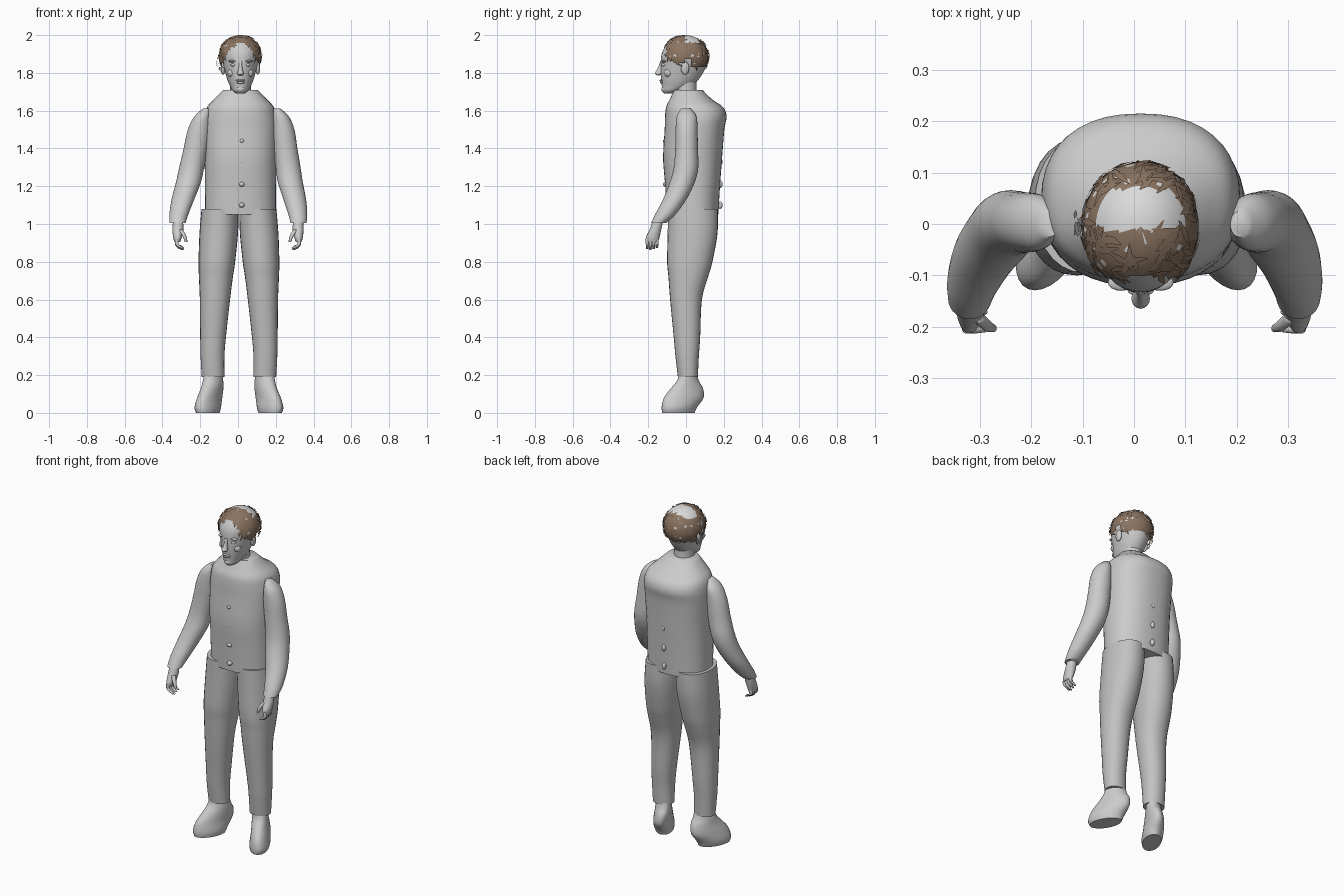
import bpy
import bmesh
import math
import random
from mathutils import Vector

random.seed(4)
if "Cube" in bpy.data.objects:
    bpy.data.objects.remove(bpy.data.objects["Cube"])


def material(name, r, g, b):
    mat = bpy.data.materials.new(name)
    mat.use_nodes = True
    mat.diffuse_color = (r, g, b, 1)
    mat.node_tree.nodes["Principled BSDF"].inputs["Base Color"].default_value = (r, g, b, 1)
    return mat


GREY = material("plain_grey", 0.6, 0.6, 0.6)
TROUSER = material("trouser_grey", 0.54, 0.54, 0.54)
SCALP = material("pale_scalp", 0.7, 0.7, 0.7)
BROWN = material("hair_brown", 0.26, 0.175, 0.12)
MID = 0.013  # centre line of head and torso


def finish(name, bm, *mats, angle=50):
    mesh = bpy.data.meshes.new(name)
    bm.to_mesh(mesh)
    bm.free()
    for mat in mats:
        mesh.materials.append(mat)
    mesh.shade_smooth()
    mesh.set_sharp_from_angle(angle=math.radians(angle))
    obj = bpy.data.objects.new(name, mesh)
    bpy.context.scene.collection.objects.link(obj)
    return obj


def spline(a, b, c, d, t):
    """Catmull-Rom blend of one ring value."""
    return b + 0.5 * t * (c - a + t * (2 * a - 5 * b + 4 * c - d + t * (3 * (b - c) + d - a)))


def loft(name, rings, mat, power=2.0, skew=0.0, sides=28, steps=4):
    """Skin horizontal rings given as (centre x, centre y, z, radius x, radius y)."""
    padded = [rings[0], *rings, rings[-1]]
    dense = []
    for i in range(len(rings) - 1):
        for k in range(steps):
            dense.append([spline(*v, k / steps) for v in zip(*padded[i:i + 4])])
    dense.append(rings[-1])
    bm = bmesh.new()
    loops = []
    for cx, cy, z, rx, ry in dense:
        loop = []
        for k in range(sides):
            a = math.tau * k / sides
            c, s = math.cos(a), math.sin(a)
            x = rx * math.copysign(abs(c) ** (2 / power), c)
            y = ry * math.copysign(abs(s) ** (2 / power), s)
            loop.append(bm.verts.new((cx + x - skew * y, cy + y, z)))
        loops.append(loop)
    for low, high in zip(loops, loops[1:]):
        for k in range(sides):
            n = (k + 1) % sides
            bm.faces.new((low[k], low[n], high[n], high[k]))
    bm.faces.new(loops[0])
    bm.faces.new(loops[-1])
    bmesh.ops.recalc_face_normals(bm, faces=bm.faces)
    return finish(name, bm, mat)


def ball(name, centre, radii, mat=GREY):
    bm = bmesh.new()
    bmesh.ops.create_uvsphere(bm, u_segments=16, v_segments=10, radius=1)
    bmesh.ops.scale(bm, vec=radii, verts=bm.verts)
    bmesh.ops.translate(bm, vec=centre, verts=bm.verts)
    return finish(name, bm, mat)


def mirrored(rings, side, shift):
    """Place rings on one side; shift gives the sideways offset at each height."""
    return [(side * x + shift(z), y, z, rx, ry) for x, y, z, rx, ry in rings]


# Jacket body
loft("jacket", [
    (MID, 0.035, 1.05, 0.187, 0.136), (MID, 0.035, 1.2, 0.188, 0.145),
    (MID, 0.035, 1.35, 0.19, 0.156), (MID, 0.045, 1.5, 0.194, 0.158),
    (MID, 0.052, 1.57, 0.19, 0.163), (MID, 0.045, 1.62, 0.176, 0.15),
    (MID, 0.026, 1.66, 0.14, 0.112), (MID, 0.012, 1.71, 0.09, 0.075)],
    GREY, power=2.3, sides=40)
for z in (1.1, 1.21, 1.33, 1.44):
    ball("jacket_button", (0.02, -0.106, z), (0.015, 0.016, 0.013))
    ball("back_seam_bump", (0.02, 0.18, z), (0.012, 0.014, 0.02))

# Limbs, built once for each side
LEG = [
    (0.137, 0.01, 0.19, 0.06, 0.053), (0.14, 0.006, 0.3, 0.063, 0.062),
    (0.137, 0.005, 0.4, 0.068, 0.07), (0.127, 0, 0.6, 0.08, 0.084),
    (0.122, 0.012, 0.72, 0.09, 0.105), (0.117, 0.02, 0.8, 0.097, 0.12),
    (0.107, 0.035, 0.95, 0.102, 0.132), (0.1, 0.037, 1.08, 0.098, 0.132)]
SHOE = [
    (0.165, -0.04, 0, 0.055, 0.085), (0.165, -0.035, 0.03, 0.062, 0.094),
    (0.155, -0.012, 0.08, 0.056, 0.105), (0.142, 0.005, 0.13, 0.052, 0.085),
    (0.137, 0.01, 0.17, 0.05, 0.058), (0.135, 0.01, 0.22, 0.045, 0.042)]
SLEEVE = [
    (0.185, 0, 1.612, 0.018, 0.025), (0.207, 0.003, 1.57, 0.043, 0.052),
    (0.222, 0.003, 1.5, 0.06, 0.058), (0.237, 0.003, 1.4, 0.064, 0.06),
    (0.255, 0, 1.3, 0.066, 0.065), (0.27, -0.02, 1.22, 0.066, 0.066),
    (0.296, -0.06, 1.13, 0.06, 0.062), (0.315, -0.11, 1.05, 0.05, 0.054),
    (0.32, -0.145, 1.005, 0.042, 0.04)]
PALM = [
    (0.318, -0.148, 1.02, 0.026, 0.028), (0.318, -0.162, 0.97, 0.029, 0.031),
    (0.32, -0.176, 0.93, 0.023, 0.036), (0.322, -0.18, 0.905, 0.015, 0.032)]
THUMB = [
    (0.305, -0.18, 0.97, 0.012, 0.012), (0.286, -0.198, 0.94, 0.011, 0.011),
    (0.274, -0.203, 0.905, 0.007, 0.008)]

for label, side in (("left", 1), ("right", -1)):
    hip = lambda z: 0.005
    arm = lambda z: 0.02 * max(0, (z - 1) / 0.6)
    loft(label + "_trouser_leg", mirrored(LEG, side, hip), TROUSER, power=2.15)
    loft(label + "_shoe", mirrored(SHOE, side, hip), GREY, skew=0.35 * side)
    loft(label + "_sleeve", mirrored(SLEEVE, side, arm), GREY)
    loft(label + "_palm", mirrored(PALM, side, arm), GREY, sides=16)
    loft(label + "_thumb", mirrored(THUMB, side, arm), GREY, sides=10)
    for i in range(4):
        y = -0.205 + 0.017 * i
        reach = 0.006 * abs(i - 1)
        finger = [(0.324, y, 0.925, 0.009, 0.009), (0.324, y, 0.895, 0.01, 0.0085),
                  (0.308, y, 0.873 + reach, 0.012, 0.008),
                  (0.291, y, 0.862 + reach, 0.006, 0.006)]
        loft(label + "_finger", mirrored(finger, side, arm), GREY, sides=10)

# Neck and head
loft("neck", [(MID, 0, 1.64, 0.068, 0.064), (MID, -0.004, 1.7, 0.056, 0.06),
              (MID, -0.008, 1.78, 0.056, 0.062)], GREY)
loft("head", [
    (MID, -0.09, 1.69, 0.018, 0.024), (MID, -0.075, 1.705, 0.04, 0.05),
    (MID, -0.048, 1.73, 0.055, 0.08), (MID, -0.034, 1.76, 0.068, 0.097),
    (MID, -0.022, 1.8, 0.08, 0.112), (MID, -0.012, 1.85, 0.092, 0.122),
    (MID, -0.008, 1.9, 0.1, 0.121), (MID, -0.005, 1.94, 0.094, 0.105),
    (MID, -0.005, 1.97, 0.069, 0.079), (MID, -0.005, 1.985, 0.045, 0.05),
    (MID, -0.005, 1.993, 0.01, 0.01)], GREY, sides=36)

# Face
loft("nose", [
    (MID, -0.145, 1.787, 0.01, 0.006), (MID, -0.145, 1.796, 0.018, 0.02),
    (MID, -0.139, 1.812, 0.013, 0.018), (MID, -0.132, 1.835, 0.009, 0.013),
    (MID, -0.128, 1.862, 0.01, 0.008)], GREY, sides=16)
ball("upper_lip", (MID, -0.129, 1.76), (0.026, 0.011, 0.006))
ball("lower_lip", (MID, -0.126, 1.749), (0.022, 0.011, 0.007))
ball("chin", (MID, -0.113, 1.713), (0.024, 0.018, 0.018))
for side in (1, -1):
    ball("eye", (MID + side * 0.036, -0.113, 1.842), (0.016, 0.016, 0.009))
    ball("brow", (MID + side * 0.038, -0.114, 1.862), (0.026, 0.016, 0.007))
    ball("cheek", (MID + side * 0.045, -0.092, 1.8), (0.024, 0.024, 0.024))
    ball("ear", (MID + side * 0.092, -0.005, 1.825), (0.012, 0.022, 0.035))

# Hair cap: brown fringe and rim round a pale crown
CENTRE = Vector((MID, -0.005, 1.885))
RADII = Vector((0.113, 0.125, 0.115))


def on_cap(direction, lift=1.0):
    d = direction.normalized() * lift
    return CENTRE + Vector((d.x * RADII.x, d.y * RADII.y, d.z * RADII.z))


def has_hair(p):
    if p.y < -0.01:
        return p.z > 1.96 - 0.1 * ((p.x - MID) / 0.09) ** 2 and p.z > 1.85
    return p.z > 1.83 and (p.y > 0.025 or p.z > 1.87)


def is_crown(p):
    return -0.01 < p.y < 0.07 and p.z > 1.955


bm = bmesh.new()
bmesh.ops.create_uvsphere(bm, u_segments=48, v_segments=32, radius=1)
for v in bm.verts:
    v.co = on_cap(v.co)
bald = [f for f in bm.faces if not has_hair(f.calc_center_median())]
bmesh.ops.delete(bm, geom=bald, context="FACES")
for f in bm.faces:
    f.material_index = int(is_crown(f.calc_center_median()) or random.random() < 0.05)
finish("hair_cap", bm, BROWN, SCALP)


# Loose strands: narrow bent cards lying on the cap
def card(bm, direction, length, width, lift):
    normal = direction.normalized()
    along = Vector([random.uniform(-1, 1) for _ in range(3)]).cross(normal).normalized()
    across = normal.cross(along) * width
    rows = []
    for t in (-1, 0, 1):
        pair = []
        for s in (-1, 1):
            p = on_cap(normal + along * t * length + across * s * (1.2 - abs(t)), lift)
            p.z = min(p.z, 2.0)
            pair.append(bm.verts.new(p))
        rows.append(pair)
    for a, b in zip(rows, rows[1:]):
        bm.faces.new((a[0], a[1], b[1], b[0]))


strands = bmesh.new()
wisps = bmesh.new()
count = 0
while count < 170:
    d = Vector([random.gauss(0, 1) for _ in range(3)])
    p = on_cap(d)
    if has_hair(p) and not is_crown(p):
        card(strands, d, random.uniform(0.15, 0.3), 0.05, random.uniform(1.01, 1.06))
        count += 1
for i in range(12):
    d = Vector((-1, random.uniform(-0.2, 0.3), random.uniform(-0.8, 0.1)))
    card(wisps, d, 0.12, 0.05, random.uniform(1.08, 1.2))
finish("hair_strands", strands, BROWN)
finish("side_wisps", wisps, SCALP)
